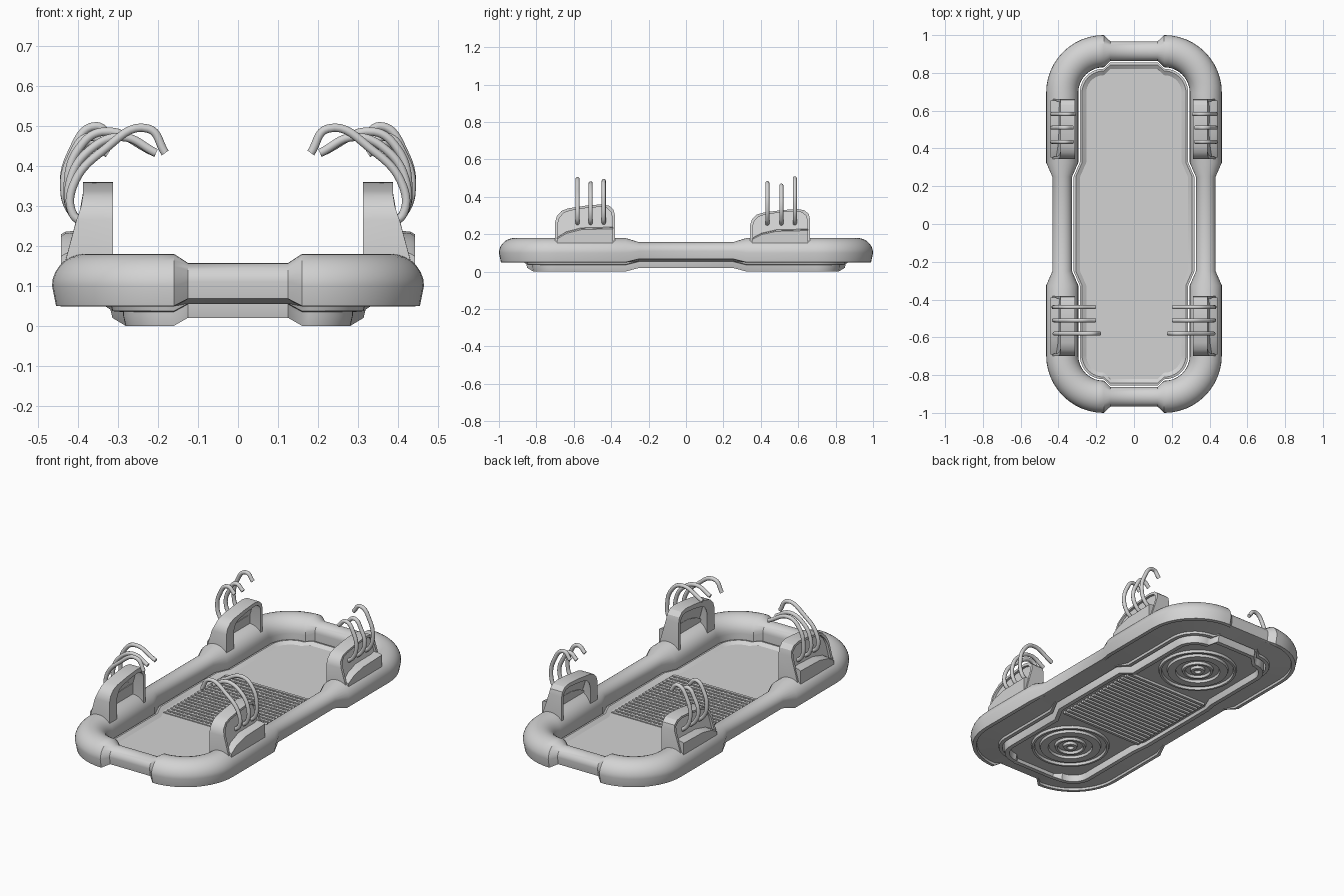
import bpy, bmesh, math

cube = bpy.data.objects.get("Cube")
if cube:
    bpy.data.objects.remove(cube, do_unlink=True)

grey = bpy.data.materials.new("light_grey")
grey.use_nodes = True
grey.diffuse_color = (0.65, 0.65, 0.65, 1)
grey.node_tree.nodes["Principled BSDF"].inputs["Base Color"].default_value = (0.65, 0.65, 0.65, 1)


def finish(name, bm, smooth=35):
    bmesh.ops.recalc_face_normals(bm, faces=bm.faces)
    mesh = bpy.data.meshes.new(name)
    bm.to_mesh(mesh)
    bm.free()
    mesh.materials.append(grey)
    ob = bpy.data.objects.new(name, mesh)
    bpy.context.collection.objects.link(ob)
    if smooth:
        bpy.ops.object.select_all(action='DESELECT')
        ob.select_set(True)
        bpy.context.view_layer.objects.active = ob
        bpy.ops.object.shade_smooth_by_angle(angle=math.radians(smooth))


def bridge(bm, rows, closed=False):
    """Join equal loops of points into a skin, capped unless closed."""
    rows = [[bm.verts.new(p) for p in row] for row in rows]
    n = len(rows[0])
    for i in range(len(rows) if closed else len(rows) - 1):
        a, b = rows[i], rows[(i + 1) % len(rows)]
        for j in range(n):
            k = (j + 1) % n
            bm.faces.new((a[j], a[k], b[k], b[j]))
    if not closed:
        bm.faces.new(rows[0])
        bm.faces.new(rows[-1])


def box(bm, x0, x1, y0, y1, z0, z1):
    ring = [(x0, y0), (x1, y0), (x1, y1), (x0, y1)]
    bridge(bm, [[(x, y, z) for x, y in ring] for z in (z0, z1)])


# Rounded rectangular path: x, y, outward normal, thickness (0 slim, 1 full)
HX, HY, R = 0.38, 0.915, 0.22
quarter = [(HX, 0.25, 1, 0, 0), (HX, 0.325, 1, 0, 1)]
for i in range(13):
    c, s = math.cos(i * math.pi / 24), math.sin(i * math.pi / 24)
    quarter.append((HX - R + R * c, HY - R + R * s, c, s, 1))
quarter.append((0.125, HY, 0, 1, 0))
path = []
for sx, sy in ((1, 1), (-1, 1), (-1, -1), (1, -1)):
    part = [(x * sx, y * sy, nx * sx, ny * sy, t) for x, y, nx, ny, t in quarter]
    path += part if sx * sy > 0 else part[::-1]


def sweep(name, section):
    bm = bmesh.new()
    bridge(bm, [[(x + nx * u, y + ny * u, z) for u, z in section(t)]
                for x, y, nx, ny, t in path], True)
    finish(name, bm)


def mix(a, b, t):
    return a + (b - a) * t


# Outer bumper tube, domed on top, with a sloping recessed underside
def half_width(t):
    return mix(0.052, 0.085, t)


def tube_section(t):
    w, mid, top = half_width(t), mix(0.11, 0.10, t), mix(0.157, 0.18, t)
    outer, inner = mix(0.068, 0.05, t), mix(0.054, 0.035, t)
    dome = [(w * math.cos(i * math.pi / 14), mid + (top - mid) * math.sin(i * math.pi / 14))
            for i in range(15)]
    deep = 0.012 * t
    under = [(-1, 0), (-0.78, 0), (-0.74, deep), (0.6, deep), (0.64, 0), (0.88, 0)]
    return dome + [(w * f, mix(inner, outer, (f + 1) / 1.88) + d) for f, d in under]


sweep("bumper_tube", tube_section)


# Low tray rim following the tube
def tray_section(t):
    o, low = -half_width(t) - 0.008, mix(0.02, 0.0, t)
    return [(o, low + 0.025), (o, 0.07), (o - 0.012, 0.072),
            (o - 0.036, 0.057), (o - 0.036, 0.035), (o - 0.03, low), (o - 0.006, low)]


sweep("tray_rim", tray_section)

# Tray floor
bm = bmesh.new()
outline = []
for x, y, nx, ny, t in path:
    u = -half_width(t) - 0.04
    outline.append((x + nx * u, y + ny * u))
bridge(bm, [[(x, y, z) for x, y in outline] for z in (0.036, 0.058)])
finish("tray_floor", bm, 0)

# Ribbed middle panel, above and below
bm = bmesh.new()
for i in range(19):
    y = -0.27 + i * 0.03
    box(bm, -0.27, 0.27, y - 0.008, y + 0.008, 0.057, 0.063)
    box(bm, -0.26, 0.26, y - 0.008, y + 0.008, 0.022, 0.037)
for i in range(19):
    x = -0.261 + i * 0.029
    box(bm, x - 0.003, x + 0.003, -0.275, 0.275, 0.057, 0.061)
finish("floor_ribs", bm, 0)

# Concentric rings under each end
for label, cy in (("front", -0.53), ("back", 0.53)):
    bm = bmesh.new()
    for r0, r1 in ((0.19, 0.21), (0.115, 0.165), (0.065, 0.085), (0.015, 0.04)):
        profile = [(r0, 0.037), (r0 + 0.004, 0.022), (r1 - 0.004, 0.022), (r1, 0.037)]
        bridge(bm, [[(r * math.cos(a), cy + r * math.sin(a), z) for r, z in profile]
                    for a in (i * math.tau / 40 for i in range(40))], True)
    finish(label + "_underside_rings", bm)

# Arched brackets: side profile as y, z
ARCH = [(-0.16, 0.13), (-0.16, 0.265), (-0.15, 0.298), (-0.125, 0.325), (-0.09, 0.338),
        (0.0, 0.352), (0.09, 0.36), (0.13, 0.352), (0.153, 0.33), (0.16, 0.30), (0.16, 0.13)]


def outer_x(z):
    return 0.388 + 0.052 * min(1, max(0, (0.31 - z) / 0.15))


def bracket(name, sx, cy, squash):
    def pt(x, y, z):
        return (sx * x, cy + y, 0.15 + (z - 0.15) * squash)
    frame = [(y * 0.91, 0.13 + (z - 0.13) * 0.94) for y, z in ARCH]
    opening = [(y * 0.75 + 0.025, 0.13 + (z - 0.13) * 0.9) for y, z in ARCH]
    bm = bmesh.new()
    bridge(bm, [[pt(0.312, y, z), pt(outer_x(z), y, z), pt(outer_x(v), u, v),
                 pt(outer_x(v) - 0.03, u, v), pt(0.312, p, q)]
                for (y, z), (u, v), (p, q) in zip(ARCH, frame, opening)])
    # Recessed panel
    bridge(bm, [[pt(outer_x(z) - d, y, z) for y, z in frame] for d in (0.014, 0.029)])
    # Lower ledge with a slanting top
    bridge(bm, [[pt(x, y, z) for x, z in ((0.38, 0.13), (0.442, 0.13), (0.442, top - 0.006),
                                          (0.432, top), (0.38, top + 0.006))]
                for y, top in ((-0.15, 0.18), (-0.1, 0.21), (-0.02, 0.23), (0.15, 0.235))])
    finish(name, bm, 30)


# Curved hooks rising from the brackets
def hook(name, sx, y, points):
    curve = bpy.data.curves.new(name, 'CURVE')
    curve.dimensions = '3D'
    curve.bevel_depth = 0.011
    curve.bevel_resolution = 3
    curve.resolution_u = 8
    curve.use_fill_caps = True
    spline = curve.splines.new('BEZIER')
    spline.bezier_points.add(len(points) - 1)
    for p, (x, z) in zip(spline.bezier_points, points):
        p.co = (sx * x, y, z)
        p.handle_left_type = p.handle_right_type = 'AUTO'
    curve.materials.append(grey)
    ob = bpy.data.objects.new(name, curve)
    bpy.context.collection.objects.link(ob)


BASE = [(0.385, 0.255), (0.413, 0.28)]
FRONT = [(-0.58, [(0.412, 0.35), (0.335, 0.44), (0.225, 0.493), (0.182, 0.432)]),
         (-0.51, [(0.42, 0.36), (0.37, 0.44), (0.29, 0.472), (0.205, 0.432)]),
         (-0.44, [(0.425, 0.36), (0.40, 0.44), (0.34, 0.485), (0.205, 0.432)])]
BACK = [(0.435, [(0.434, 0.34), (0.417, 0.42), (0.37, 0.473), (0.325, 0.44)]),
        (0.51, [(0.434, 0.34), (0.412, 0.41), (0.37, 0.46), (0.325, 0.43)]),
        (0.582, [(0.434, 0.34), (0.417, 0.43), (0.355, 0.499), (0.315, 0.46)])]

for side, sx in (("left", 1), ("right", -1)):
    bracket("front_bracket_" + side, sx, -0.54, 1.0)
    bracket("back_bracket_" + side, sx, 0.503, 0.88)
    for end, hooks in (("front", FRONT), ("back", BACK)):
        for i, (y, pts) in enumerate(hooks):
            hook(f"{end}_hook_{side}_{i + 1}", sx, y, BASE + pts)
